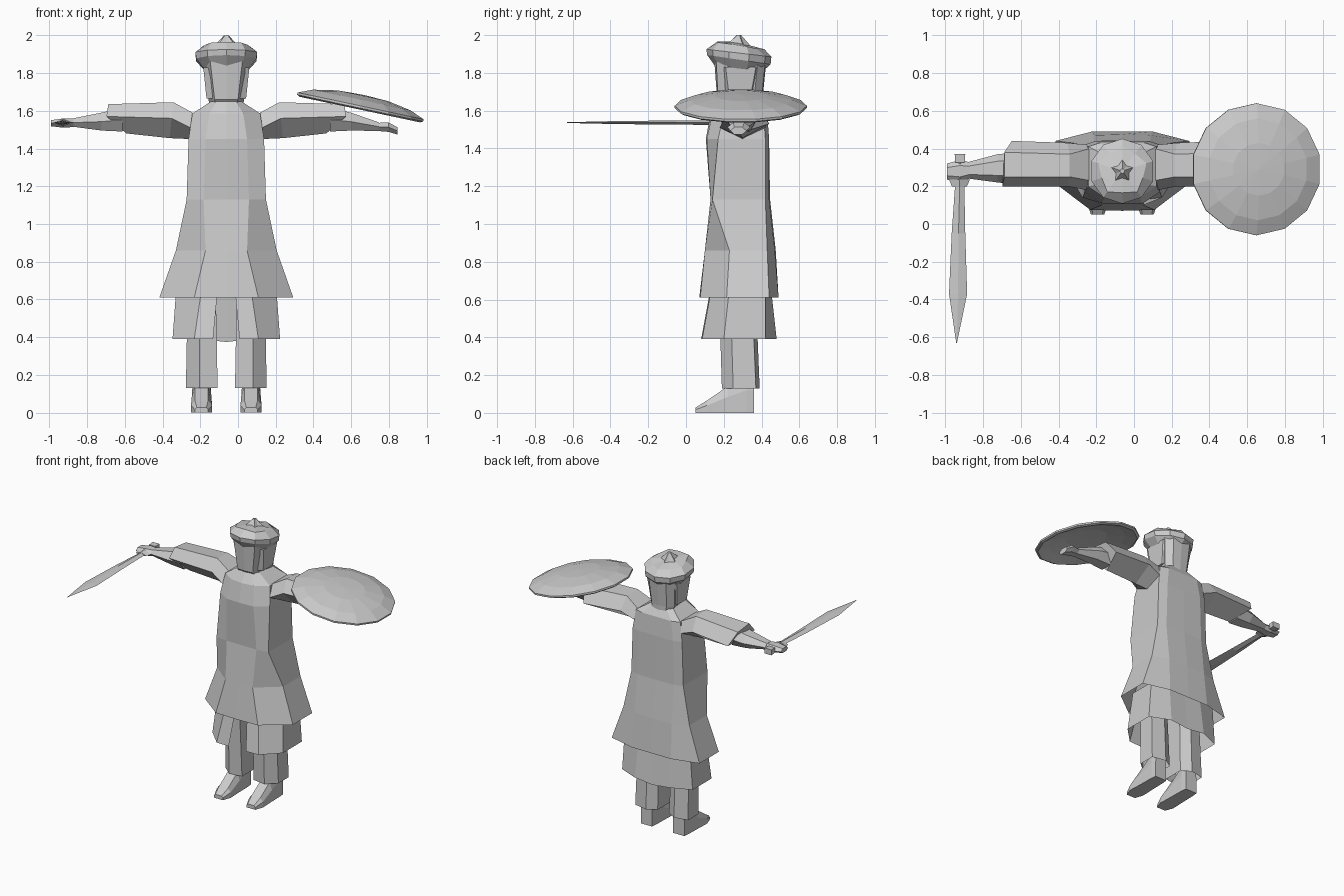
import bpy, bmesh, math
from mathutils import Matrix, Vector

if "Cube" in bpy.data.objects:
    bpy.data.objects.remove(bpy.data.objects["Cube"])

CX = -0.062  # body centre line
grey = bpy.data.materials.new("plain_grey")
grey.diffuse_color = (0.6, 0.6, 0.6, 1)
grey.use_nodes = True
grey.node_tree.nodes["Principled BSDF"].inputs["Base Color"].default_value = grey.diffuse_color


def loft(name, rings, closed=True, cap0=True, cap1=True):
    """Skin a list of equally long point rings into one flat-shaded object."""
    bm = bmesh.new()
    vs = [[bm.verts.new(p) for p in r] for r in rings]
    n = len(vs[0])
    for a, b in zip(vs, vs[1:]):
        for i in range(n if closed else n - 1):
            j = (i + 1) % n
            bm.faces.new((a[i], a[j], b[j], b[i]))
    if closed and cap0:
        bm.faces.new(vs[0][::-1])
    if closed and cap1:
        bm.faces.new(vs[-1])
    bmesh.ops.remove_doubles(bm, verts=bm.verts, dist=0.0005)
    bmesh.ops.recalc_face_normals(bm, faces=bm.faces)
    me = bpy.data.meshes.new(name)
    bm.to_mesh(me)
    bm.free()
    me.materials.append(grey)
    ob = bpy.data.objects.new(name, me)
    bpy.context.collection.objects.link(ob)
    return ob


def full(z, half):
    """Mirror a half outline (front centre to back centre) into a whole ring."""
    right = [(CX + x, y, z) for x, y in half]
    left = [(CX - x, y, z) for x, y in half[-2:0:-1]]
    return right + left


# Long robe, open at the hem
robe = [
    (0.61, [(0, .07), (.17, .075), (.355, .215), (.355, .44), (.16, .49), (0, .49)]),
    (0.86, [(0, .10), (.11, .10), (.267, .23), (.267, .43), (.15, .47), (0, .475)]),
    (1.13, [(0, .13), (.12, .13), (.21, .14), (.21, .42), (.15, .44), (0, .445)]),
    (1.45, [(0, .105), (.11, .11), (.20, .17), (.20, .42), (.14, .44), (0, .44)]),
    (1.585, [(0, .13), (.09, .14), (.18, .20), (.18, .41), (.12, .43), (0, .43)]),
    (1.65, [(0, .17), (.05, .18), (.08, .22), (.08, .36), (.05, .39), (0, .39)]),
]
loft("robe", [full(z, h) for z, h in robe], cap0=False)

# Under-skirt, slit at the front
skirt = [
    (0.39, [(.07, .08), (.17, .085), (.285, .20), (.285, .42), (.14, .48)]),
    (0.66, [(.045, .13), (.13, .135), (.265, .23), (.265, .42), (.13, .45)]),
]
rings = []
for z, h in skirt:
    back = (CX, h[-1][1], z - 0.015)
    rings.append([(CX + x, y, z) for x, y in h] + [back]
                 + [(CX - x, y, z) for x, y in h[::-1]])
loft("under_skirt", rings, closed=False)

# Trousers and shoes
for s, side in ((-1, "right"), (1, "left")):
    def leg(z, hw, y0, y1):
        pts = [(-hw, y0 + .06), (-hw * .15, y0), (hw, y0 + .01),
               (hw, y1 - .04), (hw * .2, y1), (-hw, y1 - .02)]
        return [(CX + s * (.13 - x), y, z) for x, y in pts]
    loft(side + "_trouser", [leg(.13, .084, .19, .39), leg(.62, .075, .175, .37)],
         cap0=False)

    def shoe(y, hw, zt, top):
        return [(CX + s * .131 + x, y, z) for x, z in
                ((-hw, 0), (hw, 0), (hw, zt * .6), (top, zt), (-top, zt), (-hw, zt * .6))]
    loft(side + "_shoe", [shoe(.05, .035, .028, .025), shoe(.11, .056, .065, .035),
                          shoe(.22, .052, .14, .035), shoe(.32, .05, .20, .04),
                          shoe(.36, .045, .19, .035)])

    # Sleeve: five-sided, bottom seam pulled in towards the body at the cuff
    sleeve = [
        [(.17, .23, 1.585), (.19, .18, 1.51), (.19, .30, 1.45), (.19, .42, 1.51), (.17, .40, 1.585)],
        [(.28, .25, 1.645), (.29, .20, 1.56), (.30, .30, 1.455), (.29, .43, 1.55), (.28, .37, 1.64)],
        [(.625, .25, 1.635), (.635, .20, 1.57), (.53, .28, 1.48), (.585, .44, 1.53), (.625, .38, 1.62)],
    ]
    loft(side + "_sleeve", [[(CX + s * x, y, z) for x, y, z in r] for r in sleeve])

    # Forearm and hand; the shield hand hangs a little lower and flatter
    drop = 0.0 if s < 0 else 0.022

    def arm(x, y0, y1, z0, z1):
        m = (z0 + z1) / 2
        t = (y1 - y0) / 4
        return [(CX + s * x, y, z) for y, z in
                ((y0, m), (y0 + t, z0), (y1 - t, z0), (y1, m), (y1 - t, z1), (y0 + t, z1))]
    loft(side + "_forearm", [arm(.55, .21, .38, 1.49, 1.615), arm(.66, .22, .37, 1.495, 1.59),
                             arm(.81, .24, .33, 1.515 - drop, 1.56 - drop)])
    end = .93 if s < 0 else .907
    loft(side + "_hand", [arm(.80, .245, .325, 1.515 - drop, 1.558 - drop),
                          arm(.86, .22, .34, 1.51 - drop, 1.56 - drop),
                          arm(end, .235, .32, 1.518 - 2 * drop, 1.55 - 1.7 * drop)])

# Head, with hair flaps at the sides
loft("head", [full(z, h) for z, h in (
    (1.62, [(0, .20), (.055, .205), (.075, .25), (.085, .36), (.05, .40), (0, .405)]),
    (1.66, [(0, .165), (.062, .17), (.08, .25), (.095, .36), (.06, .40), (0, .405)]),
    (1.86, [(0, .15), (.085, .16), (.115, .22), (.115, .38), (.07, .42), (0, .425)]))])
for s, side in ((-1, "right"), (1, "left")):
    def flap(z, a, b, y0, y1):
        return [(CX + s * x, y, z) for x, y in ((a, y0), (b, y0 + .02), (b, y1 - .02), (a, y1))]
    loft(side + "_hair_flap", [flap(1.665, .07, .105, .21, .36), flap(1.83, .08, .122, .19, .39)])


# Cap: flared band and a puckered crown
def cap_ring(r, z, tilt=0, star=1.0, n=10):
    out = []
    for i in range(n):
        a = 2 * math.pi * i / n + math.pi / n
        k = r * (star if i % 2 else 1)
        out.append((CX + k * math.cos(a), .28 + k * math.sin(a), z - tilt * math.sin(a)))
    return out


loft("cap", [cap_ring(.12, 1.815, .012), cap_ring(.168, 1.87, .025), cap_ring(.172, 1.905, .02),
             cap_ring(.135, 1.945, .02, .85), cap_ring(.06, 1.955, .01, .6),
             cap_ring(.012, 2.0)])

# Shield: shallow hollow dish tilted towards the outside
tilt = Matrix.Translation((.648, .29, 1.618)) @ Matrix.Rotation(math.radians(12), 4, 'Y')
dish = []
for r, z in ((.005, .042), (.14, .037), (.26, .012), (.335, -.012),
             (.35, -.004), (.35, .008), (.27, .04), (.14, .063), (.005, .068)):
    dish.append([tilt @ Vector((r * math.sin(2 * math.pi * i / 14),
                                r * math.cos(2 * math.pi * i / 14), z)) for i in range(14)])
loft("shield", dish)


# Sword: leaf blade, guard, grip and pommel along y
def diamond(x, y, w, t, z=1.537):
    return [(x - w, y, z), (x, y, z - t), (x + w, y, z), (x, y, z + t)]


loft("blade", [diamond(-.922, .26, .022, .013), diamond(-.93, -.05, .036, .011),
               diamond(-.932, -.37, .048, .008), diamond(-.94, -.63, .002, .002)])
loft("guard", [diamond(-.925, .20, .04, .015), diamond(-.925, .235, .055, .022)])
loft("grip", [diamond(-.922, .23, .018, .018), diamond(-.922, .34, .018, .018)])


def block(y, w, t):
    return [(-.922 + a * w, y, 1.537 + b * t) for a, b in ((-1, -1), (1, -1), (1, 1), (-1, 1))]


loft("pommel", [block(.325, .025, .018), block(.37, .028, .02)])
